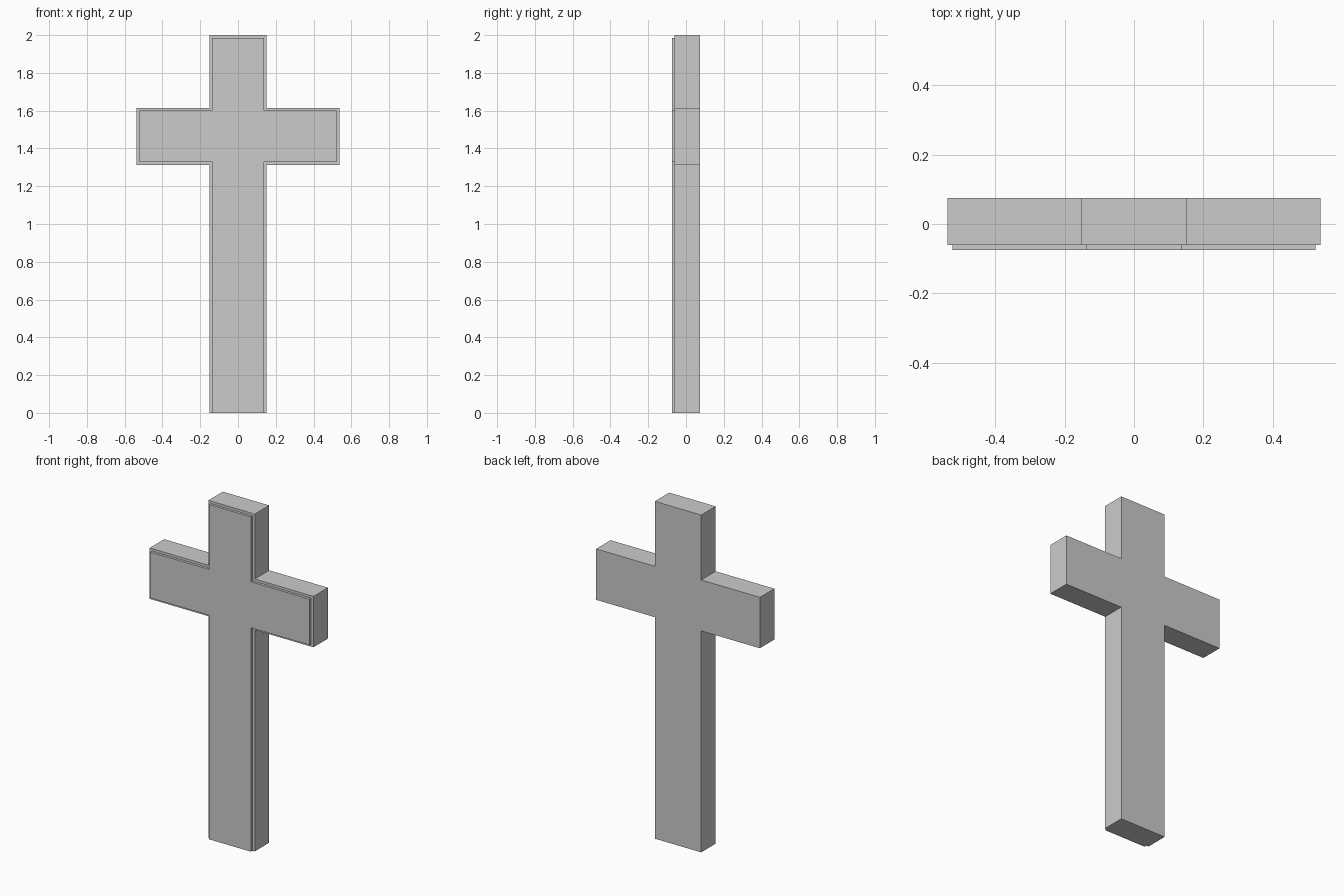
import bpy, bmesh

if "Cube" in bpy.data.objects:
    bpy.data.objects.remove(bpy.data.objects["Cube"])

BACK, STEP, FRONT = 0.075, -0.06, -0.075


def outline(bm, y, inset):
    """Cross outline at depth y, shrunk by inset (the foot stays on the ground)."""
    s, a = 0.152 - inset, 0.537 - inset
    low, high, top = 1.313 + inset, 1.615 - inset, 2.0 - inset
    half = [(s, 0), (s, low), (a, low), (a, high), (s, high), (s, top)]
    points = half + [(-x, z) for x, z in reversed(half)]
    return [bm.verts.new((x, y, z)) for x, z in points]


bm = bmesh.new()

# Body outline, ledge and raised front panel
rings = [outline(bm, BACK, 0), outline(bm, STEP, 0),
         outline(bm, STEP, 0.015), outline(bm, FRONT, 0.015)]
n = len(rings[0])
for r0, r1 in zip(rings, rings[1:]):
    for i in range(n - 1):
        bm.faces.new((r0[i], r0[i + 1], r1[i + 1], r1[i]))

# Back, front and foot
bm.faces.new(rings[0])
bm.faces.new(rings[-1])
bm.faces.new([r[0] for r in rings] + [r[-1] for r in reversed(rings)])
bmesh.ops.recalc_face_normals(bm, faces=bm.faces[:])

mesh = bpy.data.meshes.new("cross")
bm.to_mesh(mesh)
bm.free()
bpy.context.collection.objects.link(bpy.data.objects.new("cross", mesh))
